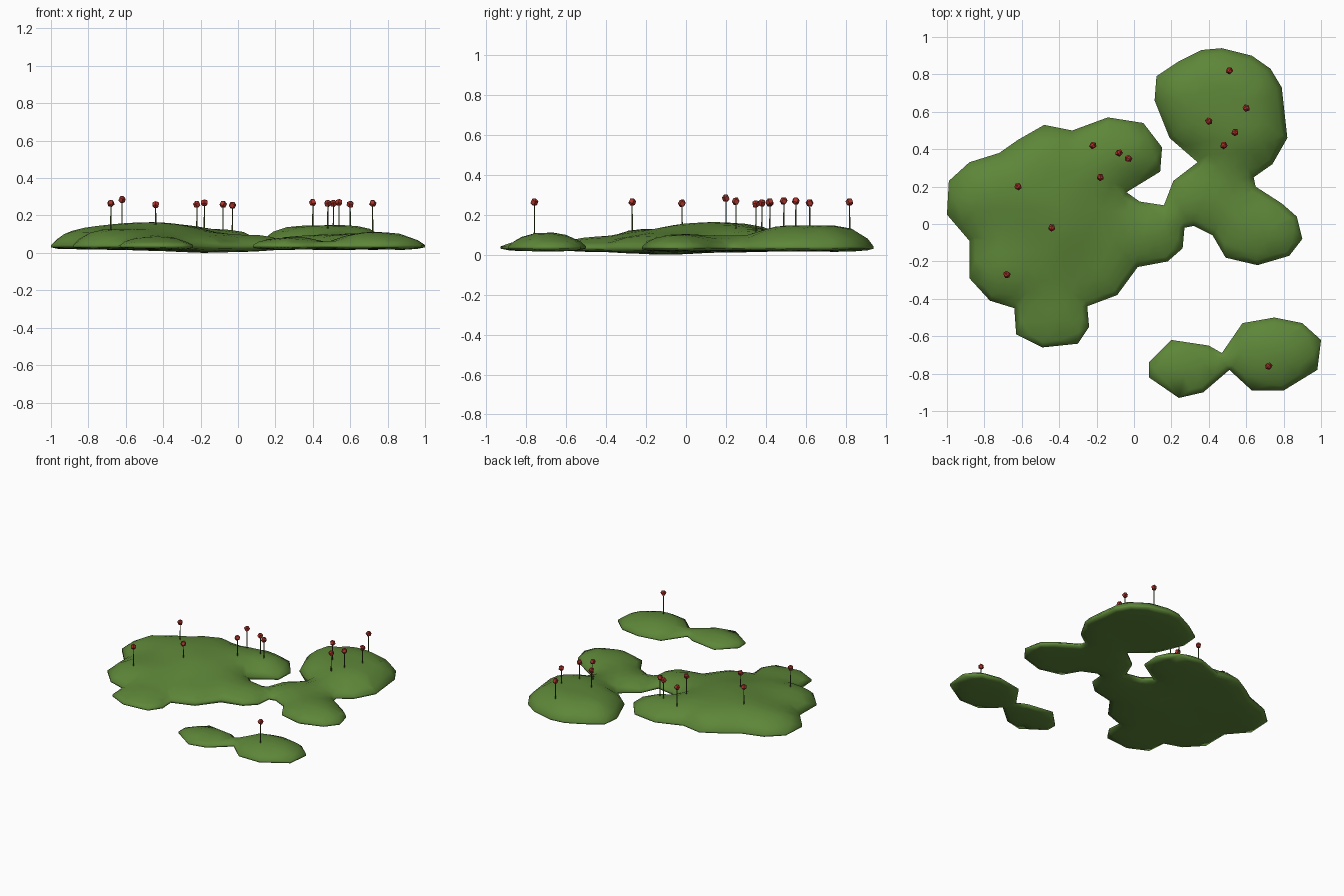
import bpy
import bmesh
import math
import random
from mathutils import Vector, Matrix, noise
from mathutils.geometry import delaunay_2d_cdt, intersect_point_line

random.seed(4)
if "Cube" in bpy.data.objects:
    bpy.data.objects.remove(bpy.data.objects["Cube"], do_unlink=True)


def make_material(name, colour):
    mat = bpy.data.materials.new(name)
    mat.use_nodes = True
    mat.diffuse_color = (*colour, 1)
    shader = mat.node_tree.nodes["Principled BSDF"]
    shader.inputs["Base Color"].default_value = (*colour, 1)
    shader.inputs["Roughness"].default_value = 0.9
    return mat


moss_green = make_material("moss green", (0.11, 0.24, 0.04))
stalk_green = make_material("stalk green", (0.08, 0.13, 0.03))
capsule_red = make_material("capsule red", (0.42, 0.035, 0.025))

# Cushion outlines, counter-clockwise from above
west_edge = [(.16, .1), (.03, .12), (-.04, .17), (.14, .28), (.15, .41), (.05, .54), (-.14, .57),
             (-.33, .5), (-.48, .53), (-.62, .45), (-.72, .38), (-.88, .33), (-.99, .23), (-1, .05),
             (-.88, -.09), (-.88, -.29), (-.77, -.41), (-.64, -.45), (-.63, -.59), (-.49, -.66),
             (-.3, -.64), (-.24, -.55), (-.25, -.44), (-.09, -.38), (.02, -.23), (.18, -.2),
             (.26, -.13), (.27, -.02)]
east_edge = [(.32, -.01), (.42, -.06), (.49, -.18), (.66, -.22), (.83, -.17), (.9, -.08), (.87, .04),
             (.79, .11), (.65, .2), (.64, .25), (.74, .32), (.82, .46), (.79, .73), (.73, .83),
             (.63, .9), (.47, .94), (.36, .93), (.24, .87), (.12, .79), (.11, .66), (.19, .46),
             (.34, .33), (.21, .23)]
islet_edge = [(.08, -.82), (.24, -.93), (.37, -.9), (.51, -.78), (.63, -.89), (.8, -.89), (.98, -.78),
              (1, -.62), (.9, -.53), (.75, -.5), (.58, -.53), (.47, -.69), (.4, -.65), (.2, -.62),
              (.08, -.74)]

# Mound crests: x, y, height
crests = [(-.4, .2, .165), (-.1, .4, .13), (-.7, -.15, .135), (-.43, -.55, .09), (0, -.12, .105),
          (.45, .65, .155), (.4, .13, .1), (.7, -.05, .115), (.75, -.7, .12), (.25, -.78, .09)]


def edge_distance(p, outline):
    """Distance from a point to the nearest outline edge."""
    best = 9
    for a, b in zip(outline, outline[1:] + outline[:1]):
        near, t = intersect_point_line(p, a, b)
        near = a.lerp(b, min(max(t, 0), 1))
        best = min(best, (p - near.to_2d()).length)
    return best


def crown(p, outline):
    """Height of the domed upper surface."""
    weights = [math.exp(-(p - Vector((x, y))).length_squared / 0.05) + 1e-9 for x, y, h in crests]
    peak = sum(w * c[-1] for w, c in zip(weights, crests)) / sum(weights)
    rise = 1 - math.exp(-edge_distance(p, outline) / 0.07)
    bump = noise.noise(Vector((p.x * 4, p.y * 4, 1))) * 0.008
    return 0.042 + (peak - 0.042 + bump) * rise


def underside(p, outline):
    """Height of the shallow, uneven lower surface."""
    sag = 0.016 * math.exp(-(p - Vector((-.15, -.1))).length_squared / 0.1)
    bump = noise.noise(Vector((p.x * 5, p.y * 5, 7))) * 0.004
    tuck = 0.012 * math.exp(-edge_distance(p, outline) / 0.03)
    return max(0, 0.018 - sag + bump + tuck)


def add_object(name, bm, materials):
    mesh = bpy.data.meshes.new(name)
    bm.to_mesh(mesh)
    bm.free()
    obj = bpy.data.objects.new(name, mesh)
    bpy.context.collection.objects.link(obj)
    for mat in materials:
        mesh.materials.append(mat)
    return obj


def build_cushion(name, outline):
    count = len(outline)
    points = list(outline)
    # Inset ring that gives the rim its steep shoulder
    for i in range(count):
        before, here, after = outline[i - 1], outline[i], outline[(i + 1) % count]
        for a, b, spot in ((before, here, here), (here, after, here), (here, after, (here + after) / 2)):
            along = (b - a).normalized()
            p = spot + Vector((-along.y, along.x)) * 0.03
            if edge_distance(p, outline) > 0.024 and all((p - q).length > 0.015 for q in points):
                points.append(p)
    # Staggered interior points
    step = 0.075
    for row in range(-13, 14):
        for col in range(-14, 15):
            p = Vector(((col + row % 2 / 2) * step, row * step))
            p += Vector((random.uniform(-1, 1), random.uniform(-1, 1))) * 0.012
            if edge_distance(p, outline) > 0.055:
                points.append(p)
    flat, _, tris, *_ = delaunay_2d_cdt(points, [], [list(range(count))], 1, 1e-5)

    bm = bmesh.new()
    used = sorted({i for tri in tris for i in tri})
    top = {i: bm.verts.new((*flat[i], crown(flat[i], outline))) for i in used}
    low = {i: bm.verts.new((*flat[i], underside(flat[i], outline))) for i in used}
    partner = {top[i]: low[i] for i in used}
    for tri in tris:
        bm.faces.new([top[i] for i in tri])
    rim = [tuple(e.verts) for e in bm.edges if e.is_boundary]
    for tri in tris:
        bm.faces.new([low[i] for i in reversed(tri)])
    # Low wall joining the two surfaces
    for a, b in rim:
        bm.faces.new((a, b, partner[b], partner[a]))
    bmesh.ops.recalc_face_normals(bm, faces=bm.faces)
    for face in bm.faces:
        face.smooth = True
    return add_object(name, bm, [moss_green])


main_outline = [Vector(p) for p in west_edge + east_edge]
islet_outline = [Vector(p) for p in islet_edge]
build_cushion("main_moss_cushion", main_outline)
build_cushion("small_moss_cushion", islet_outline)

# Spore stalks: x, y, capsule height
stalks = [(-.68, -.27, .265), (-.62, .2, .285), (-.44, -.02, .258), (-.22, .42, .26), (-.18, .25, .268),
          (-.08, .38, .26), (-.03, .35, .255), (.4, .55, .27), (.48, .42, .265), (.51, .82, .265),
          (.54, .49, .27), (.6, .62, .26), (.72, -.76, .265)]


def build_spore(number, x, y, z):
    outline = islet_outline if y < -0.4 else main_outline
    base = crown(Vector((x, y)), outline) - 0.01
    # Thin tapered stem
    bm = bmesh.new()
    bmesh.ops.create_cone(bm, segments=5, radius1=0.004, radius2=0.0025, depth=z - base, cap_ends=True,
                          matrix=Matrix.Translation((x, y, (z + base) / 2)))
    add_object(f"spore_stalk_{number}", bm, [stalk_green])
    # Faceted, slightly tilted capsule
    bm = bmesh.new()
    turn = Matrix.Rotation(random.uniform(0, math.tau), 4, "Z") @ Matrix.Rotation(0.5, 4, "X")
    bmesh.ops.create_uvsphere(bm, u_segments=5, v_segments=3, radius=0.021,
                              matrix=Matrix.Translation((x, y, z)) @ turn)
    add_object(f"spore_capsule_{number}", bm, [capsule_red])


for number, (x, y, z) in enumerate(stalks, 1):
    build_spore(number, x, y, z)
